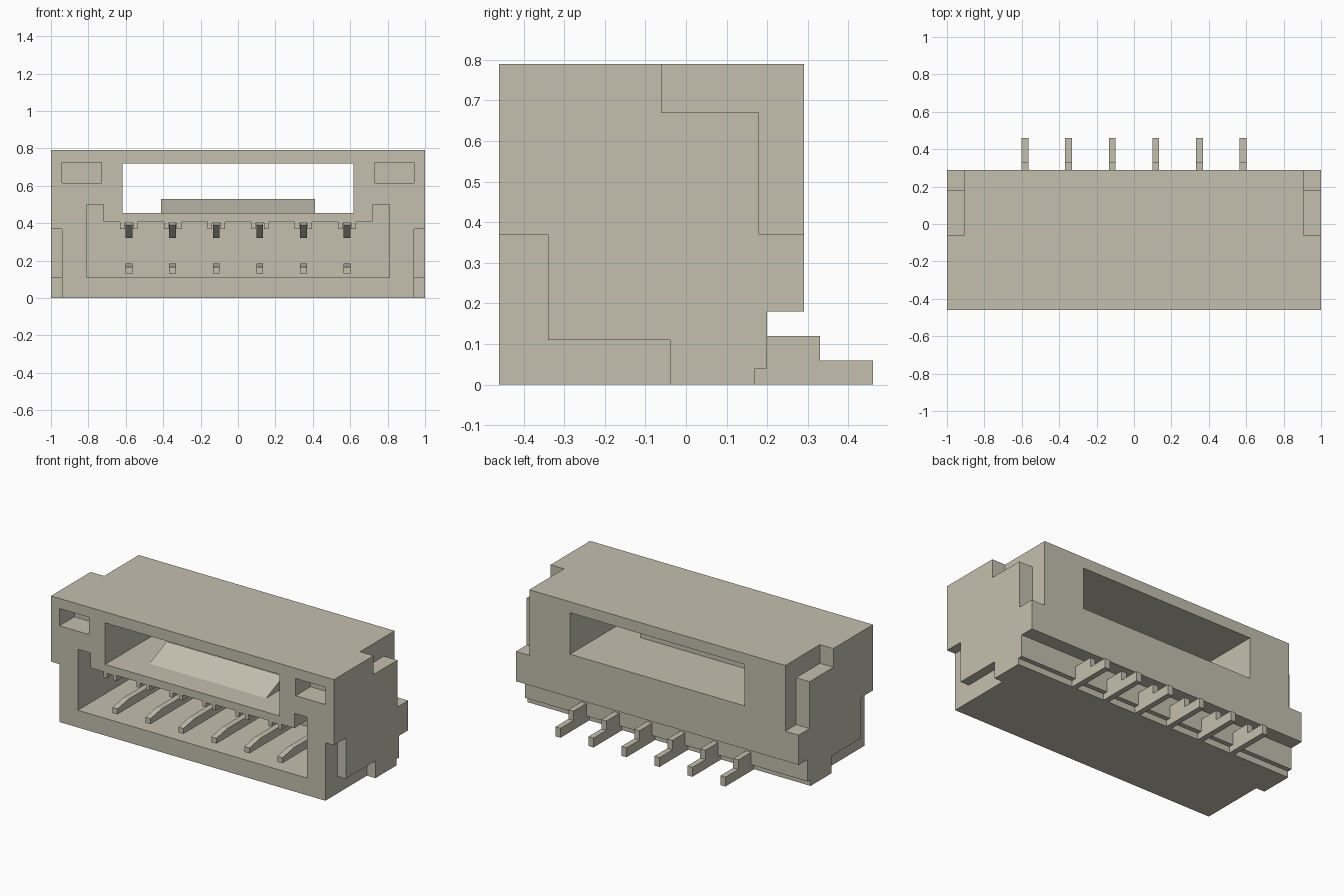
import bpy, bmesh
from mathutils import Vector

cube = bpy.data.objects.get("Cube")
if cube:
    bpy.data.objects.remove(cube, do_unlink=True)

mat = bpy.data.materials.new("warm_grey_plastic")
mat.use_nodes = True
COLOUR = (0.55, 0.53, 0.43, 1)
mat.diffuse_color = COLOUR
bsdf = next(n for n in mat.node_tree.nodes if n.type == "BSDF_PRINCIPLED")
bsdf.inputs["Base Color"].default_value = COLOUR


def prism(name, points, start, end, axis="x"):
    """Extrude a profile: (y, z) along x, or (x, z) along y."""
    def place(p, d):
        return Vector((d, p[0], p[1])) if axis == "x" else Vector((p[0], d, p[1]))
    bm = bmesh.new()
    face = bm.faces.new([bm.verts.new(place(p, start)) for p in points])
    new = bmesh.ops.extrude_face_region(bm, geom=[face])["geom"]
    shift = place((0, 0), end - start)
    bmesh.ops.translate(bm, vec=shift, verts=[v for v in new if isinstance(v, bmesh.types.BMVert)])
    bmesh.ops.recalc_face_normals(bm, faces=bm.faces)
    mesh = bpy.data.meshes.new(name)
    bm.to_mesh(mesh)
    bm.free()
    mesh.materials.append(mat)
    obj = bpy.data.objects.new(name, mesh)
    bpy.context.collection.objects.link(obj)
    return obj


def rect(a, b, low, high):
    return [(a, low), (b, low), (b, high), (a, high)]


def cut(target, cutter):
    mod = target.modifiers.new("cut", "BOOLEAN")
    mod.operation = "DIFFERENCE"
    mod.solver = "EXACT"
    mod.object = cutter
    bpy.context.view_layer.objects.active = target
    bpy.ops.object.modifier_apply(modifier=mod.name)
    bpy.data.objects.remove(cutter, do_unlink=True)


FRONT, BACK, TOP = -0.46, 0.29, 0.79
PINS = [-0.583 + i * 0.2332 for i in range(6)]

# Housing with the undercut along the lower back
body = prism("housing", [(FRONT, 0), (0.17, 0), (0.17, 0.04), (0.2, 0.04), (0.2, 0.18),
                         (BACK, 0.18), (BACK, TOP), (FRONT, TOP)], -1, 1)

# Stepped notches and blind pockets on both ends
for s in (-1, 1):
    cut(body, prism("upper_notch", [(-0.06, 0.9), (-0.06, 0.67), (0.18, 0.67), (0.18, 0.37),
                                    (0.4, 0.37), (0.4, 0.9)], s * 0.905, s * 1.1))
    cut(body, prism("lower_notch", [(-0.6, 0.37), (-0.34, 0.37), (-0.34, 0.11), (-0.04, 0.11),
                                    (-0.04, -0.1), (-0.6, -0.1)], s * 0.94, s * 1.1))
    cut(body, prism("pocket", rect(s * 0.73, s * 0.94, 0.615, 0.725), -0.6, -0.31, "y"))

# Latch window right through the housing
cut(body, prism("window", rect(-0.617, 0.617, 0.455, 0.72), -0.6, 0.5, "y"))

# Front cavity with a grooved rib above each pin
outline = [(-0.81, 0.11), (-0.81, 0.5), (-0.72, 0.5), (-0.72, 0.405)]
for x in PINS:
    outline += [(x - 0.047, 0.405), (x - 0.047, 0.37), (x - 0.022, 0.37), (x - 0.022, 0.4),
                (x + 0.022, 0.4), (x + 0.022, 0.37), (x + 0.047, 0.37), (x + 0.047, 0.405)]
outline += [(-x, z) for x, z in reversed(outline[:4])]
cut(body, prism("cavity", outline, -0.6, 0.12, "y"))

# Latch ramp on the window floor
prism("latch_ramp", [(-0.305, 0.455), (-0.13, 0.455), (-0.13, 0.53)], -0.413, 0.413)

# Contact pins: lower blade with stepped solder tail, and upper arm
for i, x in enumerate(PINS, 1):
    prism(f"pin_{i}", [(-0.41, 0.13), (-0.41, 0.165), (-0.3, 0.185), (0.19, 0.185), (0.19, 0.12),
                       (0.33, 0.12), (0.33, 0.06), (0.46, 0.06), (0.46, 0), (0.17, 0),
                       (0.17, 0.13)], x - 0.018, x + 0.018)
    prism(f"upper_contact_{i}", [(-0.1, 0.41), (-0.1, 0.39), (0, 0.32), (0.13, 0.32),
                                 (0.13, 0.41)], x - 0.018, x + 0.018)
